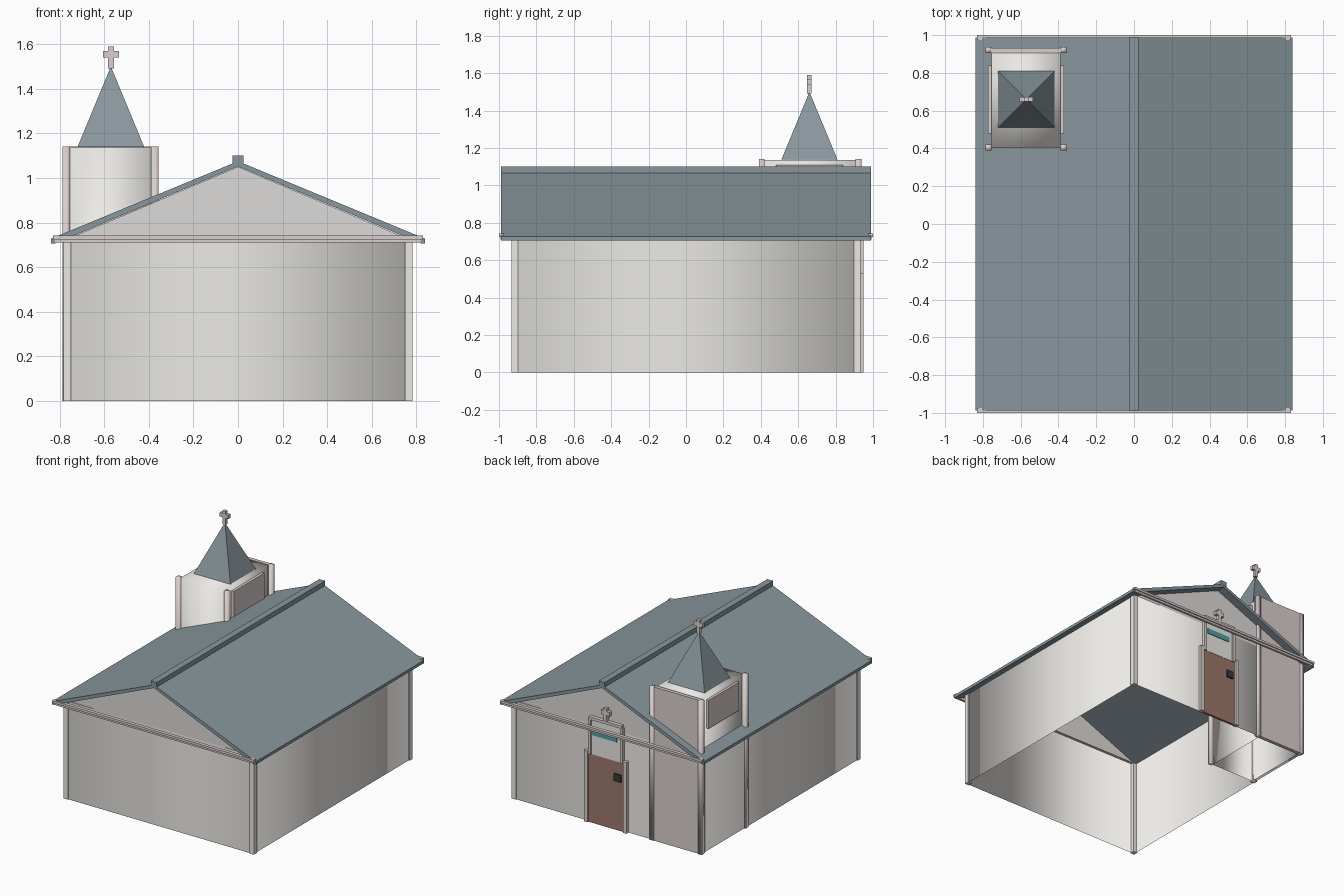
import bpy, bmesh
from math import pi, sqrt

if "Cube" in bpy.data.objects:
    bpy.data.objects.remove(bpy.data.objects["Cube"])


def mat(name, r, g, b):
    m = bpy.data.materials.new(name)
    m.diffuse_color = (r, g, b, 1)
    m.use_nodes = True
    m.node_tree.nodes["Principled BSDF"].inputs["Base Color"].default_value = m.diffuse_color
    return m


PLASTER = mat("plaster", 0.84, 0.82, 0.79)
GABLE = mat("gable_plaster", 0.72, 0.71, 0.69)
TRIM = mat("trim", 0.70, 0.63, 0.62)
SLATE = mat("slate", 0.25, 0.31, 0.34)
WOOD = mat("door_wood", 0.34, 0.19, 0.15)
DARK = mat("dark_metal", 0.04, 0.04, 0.04)
GLASS = mat("glass", 0.08, 0.35, 0.38)


def finish(bm, name, m, smooth=False):
    bmesh.ops.recalc_face_normals(bm, faces=bm.faces[:])
    me = bpy.data.meshes.new(name)
    for f in bm.faces:
        f.smooth = smooth
    bm.to_mesh(me)
    bm.free()
    me.materials.append(m)
    ob = bpy.data.objects.new(name, me)
    bpy.context.collection.objects.link(ob)
    return ob


def box(name, x, y, z, m, smooth=False, open_bottom=False, open_top=False):
    """Box from (min, max) ranges, optionally without its end faces."""
    bm = bmesh.new()
    bmesh.ops.create_cube(bm, size=1)
    for v in bm.verts:
        v.co = [a[0] if c < 0 else a[1] for a, c in zip((x, y, z), v.co)]
    bm.normal_update()
    drop = [f for f in bm.faces if (open_bottom and f.normal.z < -0.5)
            or (open_top and f.normal.z > 0.5)]
    bmesh.ops.delete(bm, geom=drop, context='FACES')
    return finish(bm, name, m, smooth)


def prism(name, profile, y0, y1, m):
    """Extrude an x-z outline along y."""
    bm = bmesh.new()
    face = bm.faces.new([bm.verts.new((px, y0, pz)) for px, pz in profile])
    if y1 != y0:
        ext = bmesh.ops.extrude_face_region(bm, geom=[face])
        for v in ext['geom']:
            if isinstance(v, bmesh.types.BMVert):
                v.co.y = y1
    return finish(bm, name, m)


def cross(name, x, y, z, s):
    """Upright cross standing on z, with small wider ends."""
    w = 0.13 * s
    outline = [(w, 0), (w, .5 * s), (.36 * s, .5 * s), (.36 * s, .8 * s),
               (w, .8 * s), (w, s)]
    pts = outline + [(-a, b) for a, b in reversed(outline)]
    prism(name, [(x + a, z + b) for a, b in pts], y - .012, y + .012, TRIM)


# Hall walls, hollow and open below
box("hall_walls", (-.775, .775), (-.925, .925), (0, .73), PLASTER,
    True, True, True)

# Hall corner posts
for sx in (-1, 1):
    for sy in (-1, 1):
        xs = sorted((sx * .748, sx * .783))
        ys = sorted((sy * .897, sy * .932))
        box("hall_corner_post", xs, ys, (0, .725), PLASTER)

# Gables and eave cornices at both ends
for s in (-1, 1):
    prism("gable", [(-.76, .728), (.76, .728), (0, 1.05)], s * .925, s * .905, GABLE)
    box("cornice_lower", (-.82, .82), sorted((s * .975, s * .992)),
        (.71, .725), TRIM)
    box("cornice_upper", (-.83, .83), sorted((s * .975, s * 1.0)),
        (.725, .742), TRIM)

# Roof slabs and ridge cap
prism("roof", [(-.838, .728), (0, 1.075), (.838, .728), (.838, .706),
               (.82, .706), (0, 1.052), (-.82, .706), (-.838, .706)],
      -.988, .988, SLATE)
box("ridge_cap", (-.024, .024), (-.99, .99), (1.065, 1.1), SLATE)

# Bell tower shaft and back slab
box("tower_shaft", (-.755, -.39), (.405, .92), (0, 1.137), PLASTER, True, True)
box("tower_back_slab", (-.76, -.385), (.905, .932), (0, 1.142), TRIM)

# Tower corner posts
for px in (-.770, -.373):
    for py in (.405, .922):
        box("tower_post", (px - .016, px + .016), (py - .016, py + .016),
            (0, 1.142), TRIM, True)

# Raised panels on the tower sides
for name, xs in (("tower_panel_left", (-.774, -.75)),
                 ("tower_panel_right", (-.395, -.37))):
    box(name, xs, (.48, .84), (.90, 1.11), TRIM)

# Spire
bm = bmesh.new()
bmesh.ops.create_cone(bm, cap_ends=True, segments=4, radius1=.15 * sqrt(2),
                      radius2=0, depth=.362)
bmesh.ops.remove_doubles(bm, verts=bm.verts[:], dist=1e-5)
spire = finish(bm, "spire", SLATE)
spire.location = (-.57, .66, 1.319)
corner = spire.data.vertices[0].co
if abs(abs(corner.x) - abs(corner.y)) > .01:
    spire.rotation_euler.z = pi / 4
cross("spire_cross", -.57, .66, 1.49, .1)

# Entrance at the back: door, frame, panel above, small window, cross
box("door", (-.145, .145), (.92, .938), (0, .51), WOOD)
for s in (-1, 1):
    box("door_post", sorted((s * .145, s * .175)), (.915, .95), (0, .53), TRIM)
    box("upper_post", sorted((s * .12, s * .142)), (.915, .948), (.51, .77), TRIM)
box("panel_over_door", (-.13, .13), (.915, .94), (.51, .77), PLASTER)
box("fanlight", (-.09, .11), (.93, .945), (.655, .695), GLASS)
box("portal_cap", (-.135, .135), (.915, .952), (.77, .79), TRIM)
box("door_lock", (-.125, -.07), (.93, .95), (.365, .42), DARK)
cross("portal_cross", 0, .938, .785, .1)
